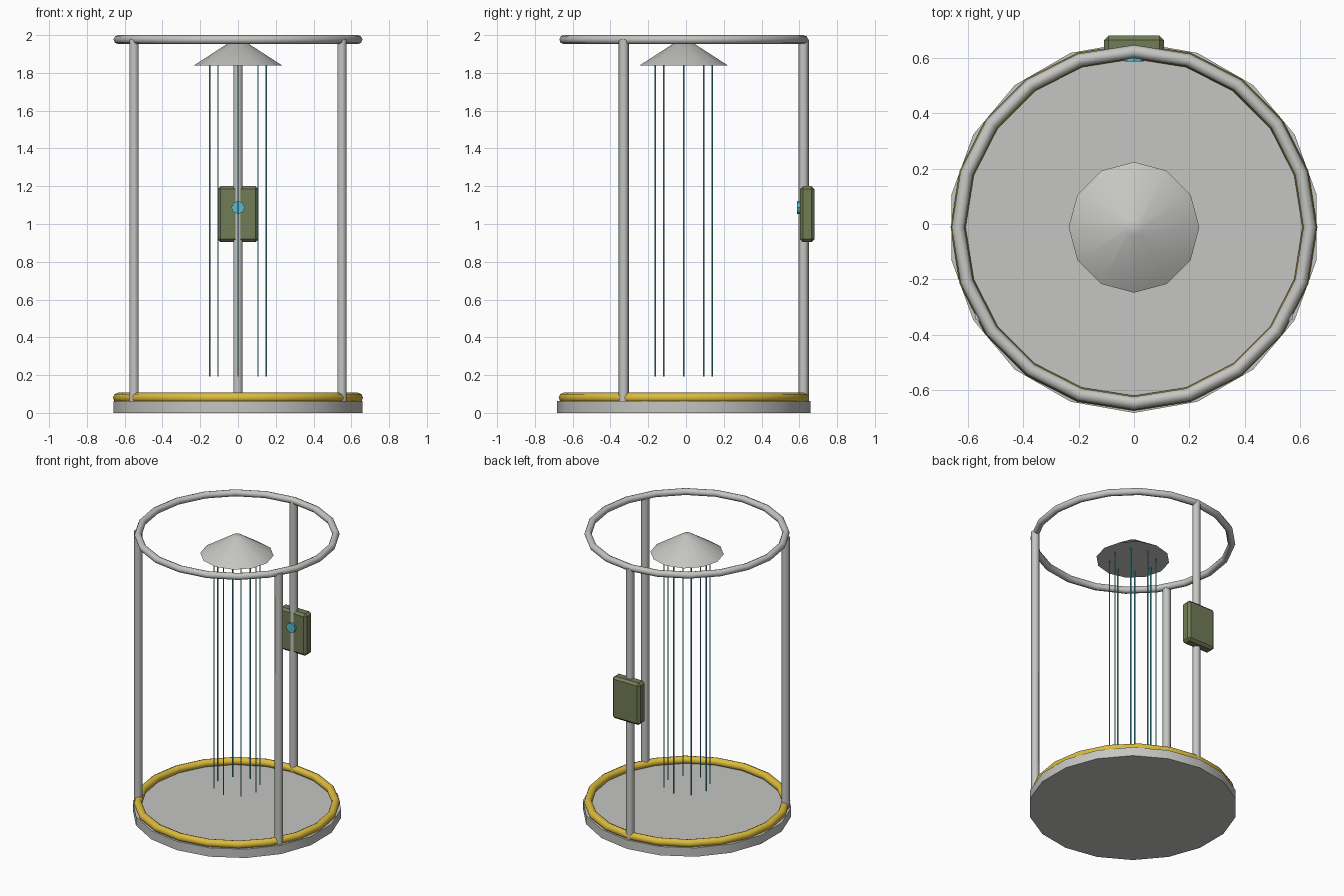
import bpy, math

if "Cube" in bpy.data.objects:
    bpy.data.objects.remove(bpy.data.objects["Cube"])

CY = -0.012       # centre of the round parts in y
RING_R = 0.635    # radius of both rings and of the post circle


def material(name, rgb):
    m = bpy.data.materials.new(name)
    m.diffuse_color = (*rgb, 1)
    m.use_nodes = True
    m.node_tree.nodes["Principled BSDF"].inputs["Base Color"].default_value = m.diffuse_color
    return m


GREY = material("light grey", (0.56, 0.56, 0.54))
YELLOW = material("warm yellow", (0.72, 0.50, 0.045))
GREEN = material("olive green", (0.17, 0.20, 0.095))
CYAN = material("cyan", (0.09, 0.50, 0.60))


def finish(name, mat, angle=None):
    ob = bpy.context.object
    ob.name = name
    ob.data.materials.append(mat)
    if angle:
        bpy.ops.object.shade_smooth_by_angle(angle=math.radians(angle))
    return ob


def cylinder(name, mat, r, x, y, z0, z1, sides, angle=70):
    bpy.ops.mesh.primitive_cylinder_add(vertices=sides, radius=r, depth=z1 - z0,
                                        location=(x, y, (z0 + z1) / 2))
    return finish(name, mat, angle)


def ring(name, mat, minor, z):
    bpy.ops.mesh.primitive_torus_add(major_segments=20, minor_segments=8,
                                     major_radius=RING_R, minor_radius=minor,
                                     location=(0, CY, z))
    return finish(name, mat, 70)


# Floor plate and the two rings
cylinder("base_plate", GREY, 0.67, 0, CY, 0, 0.062, 18, 30)
ring("floor_ring", YELLOW, 0.027, 0.08)
ring("top_ring", GREY, 0.0237, 1.9763)

# Three upright posts
for i in range(3):
    a = math.radians(90 + 120 * i)
    cylinder(f"post_{i + 1}", GREY, 0.027, RING_R * math.cos(a),
             CY + RING_R * math.sin(a), 0.06, 1.978, 6)

# Shower head
bpy.ops.mesh.primitive_cone_add(vertices=12, radius1=0.236, radius2=0.03, depth=0.133,
                                location=(0, CY, 1.9045))
finish("shower_head", GREY, 35)

# Water streams
for i in range(8):
    a = math.radians(45 * i)
    cylinder(f"water_stream_{i + 1}", CYAN, 0.004, 0.15 * math.cos(a),
             CY + 0.15 * math.sin(a), 0.193, 1.84, 6)

# Control box on the rear post
bpy.ops.mesh.primitive_cube_add(size=1, location=(0, 0.6415, 1.052))
box = bpy.context.object
box.scale = (0.216, 0.077, 0.297)
bpy.ops.object.transform_apply(location=False, rotation=False, scale=True)
finish("control_box", GREEN)
bevel = box.modifiers.new("bevel", 'BEVEL')
bevel.width = 0.016
bevel.segments = 1

# Round button on the box front
bpy.ops.mesh.primitive_cylinder_add(vertices=8, radius=0.035, depth=0.025,
                                    location=(0, 0.5995, 1.087),
                                    rotation=(math.pi / 2, 0, 0))
finish("button", CYAN, 30)
